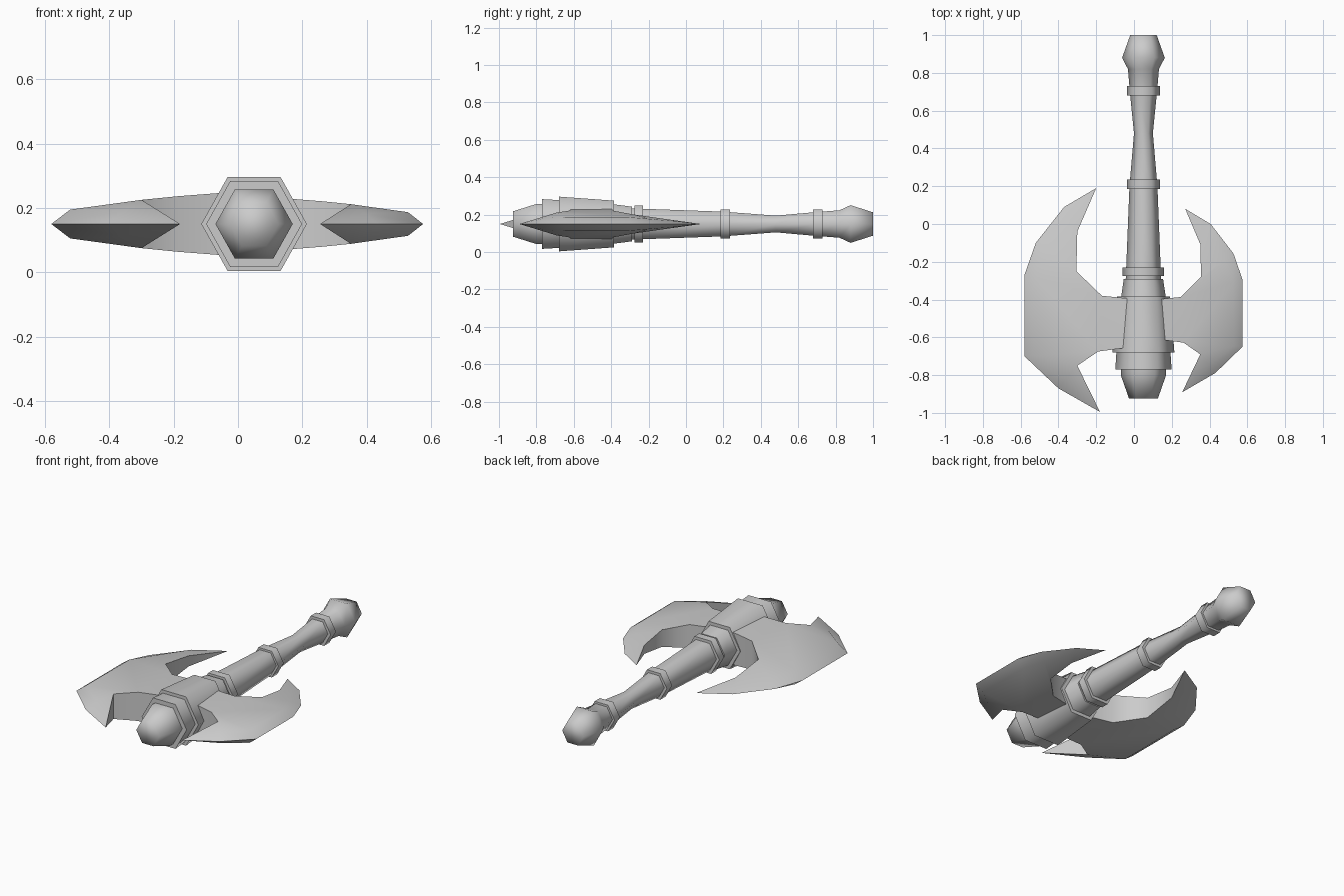
import bpy, bmesh, math
from mathutils import Vector

cube = bpy.data.objects.get("Cube")
if cube:
    bpy.data.objects.remove(cube)

CX, CZ, SIDES = 0.05, 0.15, 6

steel = bpy.data.materials.new("plain grey")
steel.use_nodes = True
steel.diffuse_color = (0.6, 0.6, 0.6, 1)
steel.node_tree.nodes["Principled BSDF"].inputs["Base Color"].default_value = (0.6, 0.6, 0.6, 1)


def finish(bm, name, angle):
    bmesh.ops.recalc_face_normals(bm, faces=bm.faces)
    mesh = bpy.data.meshes.new(name)
    bm.to_mesh(mesh)
    bm.free()
    mesh.materials.append(steel)
    obj = bpy.data.objects.new(name, mesh)
    bpy.context.collection.objects.link(obj)
    bpy.ops.object.select_all(action='DESELECT')
    bpy.context.view_layer.objects.active = obj
    obj.select_set(True)
    bpy.ops.object.shade_smooth_by_angle(angle=math.radians(angle))
    return obj


def hex_turned(name, profile):
    """Six-sided solid along y from (y, corner radius) pairs."""
    bm = bmesh.new()
    rings = []
    for y, r in profile:
        rings.append([bm.verts.new((CX + r * math.cos(a), y, CZ + 1.03 * r * math.sin(a)))
                      for a in (math.tau * i / SIDES for i in range(SIDES))])
    for a, b in zip(rings, rings[1:]):
        for i in range(SIDES):
            j = (i + 1) % SIDES
            bm.faces.new((a[i], a[j], b[j], b[i]))
    bm.faces.new(rings[0])
    bm.faces.new(rings[-1])
    return finish(bm, name, 75)


# Handle with pommel
hex_turned("handle", [(-0.32, 0.095), (-0.25, 0.092), (0.2, 0.074), (0.48, 0.05), (0.7, 0.072)])
hex_turned("pommel", [(0.7, 0.072), (0.82, 0.082), (0.88, 0.113), (1.0, 0.07)])

# Rings around the handle
for name, y0, y1, r in (("end_ring", 0.68, 0.73, 0.088),
                        ("middle_ring", 0.185, 0.235, 0.088),
                        ("upper_ring", -0.275, -0.23, 0.11)):
    hex_turned(name, [(y0, r), (y1, r)])

# Stepped head
hex_turned("head_collar", [(-0.4, 0.12), (-0.29, 0.104)])
hex_turned("head_socket", [(-0.68, 0.164), (-0.385, 0.14)])
hex_turned("head_band", [(-0.77, 0.149), (-0.66, 0.142)])
hex_turned("head_tip", [(-0.925, 0.076), (-0.8, 0.12), (-0.75, 0.12)])

# Blade stations: inner point, half thickness, bevel position, outer edge point
STATIONS = [((-0.30, -0.75), 0.075, 0.6, (-0.40, -0.87)),
            ((-0.19, -0.675), 0.086, 0.85, (-0.58, -0.70)),
            ((-0.17, -0.38), 0.086, 0.85, (-0.58, -0.27)),
            ((-0.305, -0.25), 0.062, 0.7, (-0.52, -0.10)),
            ((-0.30, -0.04), 0.032, 0.6, (-0.37, 0.09))]
TIPS = ((-0.18, -0.995), (-0.20, 0.19))
ROOTS = ((0.03, -0.645), (0.03, -0.40))


def blade(name, place, scale):
    bm = bmesh.new()

    def vert(p, h=0.0):
        x, y = place(*p)
        return bm.verts.new((x, y, CZ + h * scale))

    tips = [vert(t) for t in TIPS]
    outer = [vert(s[3]) for s in STATIONS]
    sides = []
    for sign in (1, -1):
        inner = [vert(s[0], sign * s[1]) for s in STATIONS]
        bevel = [vert(Vector(s[0]).lerp(Vector(s[3]), s[2]), sign * s[1] * 0.52) for s in STATIONS]
        root = [vert(p, sign * 0.103) for p in ROOTS]
        for i in range(len(STATIONS) - 1):
            bm.faces.new((inner[i], inner[i + 1], bevel[i + 1], bevel[i]))
            bm.faces.new((bevel[i], bevel[i + 1], outer[i + 1], outer[i]))
        for tip, i in zip(tips, (0, -1)):
            bm.faces.new((tip, inner[i], bevel[i]))
            bm.faces.new((tip, bevel[i], outer[i]))
        bm.faces.new((root[0], root[1], inner[2], inner[1]))
        # Inner rim path, tip to tip by way of the root
        sides.append(inner[:2] + root + inner[2:])
    top, low = sides
    for i in range(len(top) - 1):
        bm.faces.new((top[i], top[i + 1], low[i + 1], low[i]))
    bm.faces.new((tips[0], top[0], low[0]))
    bm.faces.new((tips[1], top[-1], low[-1]))
    return finish(bm, name, 50)


# Large blade on the right, smaller mirrored one on the left
blade("right_blade", lambda x, y: (x, y), 1.0)
blade("left_blade", lambda x, y: (0.111 - 0.8 * x, 0.82 * y - 0.075), 0.82)
